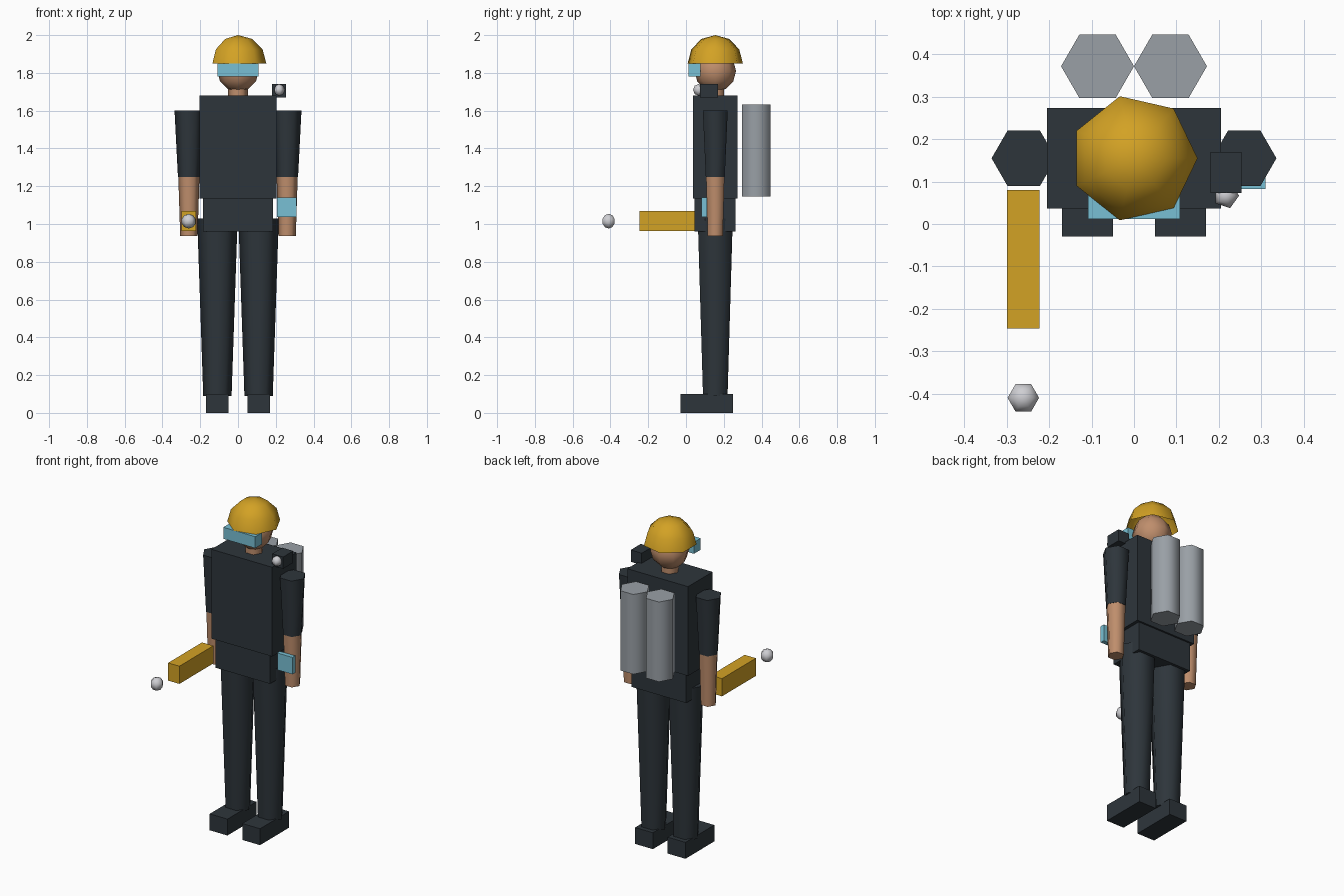
import bpy, math

cube = bpy.data.objects.get("Cube")
if cube:
    bpy.data.objects.remove(cube, do_unlink=True)


def material(name, rgb):
    m = bpy.data.materials.new(name)
    m.use_nodes = True
    col = (*rgb, 1)
    m.diffuse_color = col
    m.node_tree.nodes["Principled BSDF"].inputs["Base Color"].default_value = col
    return m


CLOTH = material("dark cloth", (0.027, 0.036, 0.044))
SKIN = material("skin", (0.52, 0.27, 0.15))
GOLD = material("gold", (0.65, 0.36, 0.018))
GLASS = material("pale blue", (0.19, 0.53, 0.66))
STEEL = material("steel grey", (0.32, 0.35, 0.38))
LAMP = material("light grey", (0.62, 0.62, 0.65))

MID = 0.155  # depth of the body's centre line


def mesh_object(name, verts, faces, mat, smooth=0):
    me = bpy.data.meshes.new(name)
    me.from_pydata(verts, [], faces)
    me.materials.append(mat)
    ob = bpy.data.objects.new(name, me)
    bpy.context.collection.objects.link(ob)
    if smooth:
        bpy.ops.object.select_all(action="DESELECT")
        ob.select_set(True)
        bpy.context.view_layer.objects.active = ob
        bpy.ops.object.shade_smooth_by_angle(angle=math.radians(smooth))
    return ob


def box(name, x, y, z, mat):
    # Box from three (low, high) ranges
    verts = [(a, b, c) for a in x for b in y for c in z]
    faces = [(0, 1, 3, 2), (4, 6, 7, 5), (0, 4, 5, 1),
             (2, 3, 7, 6), (0, 2, 6, 4), (1, 5, 7, 3)]
    return mesh_object(name, verts, faces, mat)


def lathe(name, x, y, profile, sides, mat, caps=True, smooth=65):
    # Revolve (radius, z) pairs, listed bottom to top; radius 0 makes a pole
    verts, faces, rings = [], [], []
    for r, z in profile:
        n = sides if r > 1e-6 else 1
        rings.append([len(verts) + i for i in range(n)])
        for i in range(n):
            a = math.tau * i / sides
            verts.append((x + r * math.cos(a), y + r * math.sin(a), z))
    for lo, hi in zip(rings, rings[1:]):
        for i in range(sides):
            j = (i + 1) % sides
            if len(lo) == 1:
                faces.append((lo[0], hi[j], hi[i]))
            elif len(hi) == 1:
                faces.append((lo[i], lo[j], hi[0]))
            else:
                faces.append((lo[i], lo[j], hi[j], hi[i]))
    if caps and len(rings[0]) > 1:
        faces.append(rings[0][::-1])
    if caps and len(rings[-1]) > 1:
        faces.append(rings[-1])
    return mesh_object(name, verts, faces, mat, smooth)


def ball(name, x, y, z, r, sides, rings, mat, start=-90):
    # Low-poly sphere, or a dome when start is 0
    profile = []
    for i in range(rings + 1):
        a = math.radians(start + (90 - start) * i / rings)
        profile.append((r * math.cos(a), z + r * math.sin(a)))
    return lathe(name, x, y, profile, sides, mat, caps=False, smooth=85)


# Trunk and head
box("torso", (-0.205, 0.205), (0.037, 0.273), (1.135, 1.68), CLOTH)
box("pelvis", (-0.185, 0.185), (0.045, 0.262), (0.96, 1.135), CLOTH)
lathe("neck", 0, MID, [(0.052, 1.66), (0.052, 1.74)], 6, SKIN)
ball("head", 0, MID, 1.81, 0.11, 8, 6, SKIN)
ball("helmet", 0, MID, 1.85, 0.15, 7, 3, GOLD, start=0)
box("visor", (-0.108, 0.108), (0.012, 0.077), (1.78, 1.85), GLASS)

# Limbs and air tanks, mirrored
for side, s in (("left", 1), ("right", -1)):
    lathe(side + "_leg", 0.109 * s, MID, [(0.075, 0.09), (0.107, 1.03)], 6, CLOTH)
    box(side + "_boot", sorted((0.05 * s, 0.17 * s)), (-0.03, 0.248), (0, 0.1), CLOTH)
    lathe(side + "_upper_arm", 0.26 * s, MID, [(0.058, 1.25), (0.076, 1.6)], 6, CLOTH)
    lathe(side + "_forearm", 0.26 * s, MID, [(0.046, 0.937), (0.056, 1.25)], 6, SKIN)
    lathe(side + "_tank", 0.086 * s, 0.372, [(0.086, 1.145), (0.086, 1.632)], 6, STEEL)

# Shoulder lamp, wrist screen and hand tool
box("shoulder_lamp_body", (0.18, 0.254), (0.073, 0.17), (1.67, 1.742), CLOTH)
ball("shoulder_lamp_lens", 0.217, 0.067, 1.71, 0.031, 5, 4, LAMP)
box("wrist_screen", (0.207, 0.31), (0.083, 0.11), (1.037, 1.14), GLASS)
box("tool_body", (-0.299, -0.223), (-0.247, 0.08), (0.962, 1.07), GOLD)
ball("tool_tip", -0.261, -0.41, 1.015, 0.039, 6, 5, LAMP)
